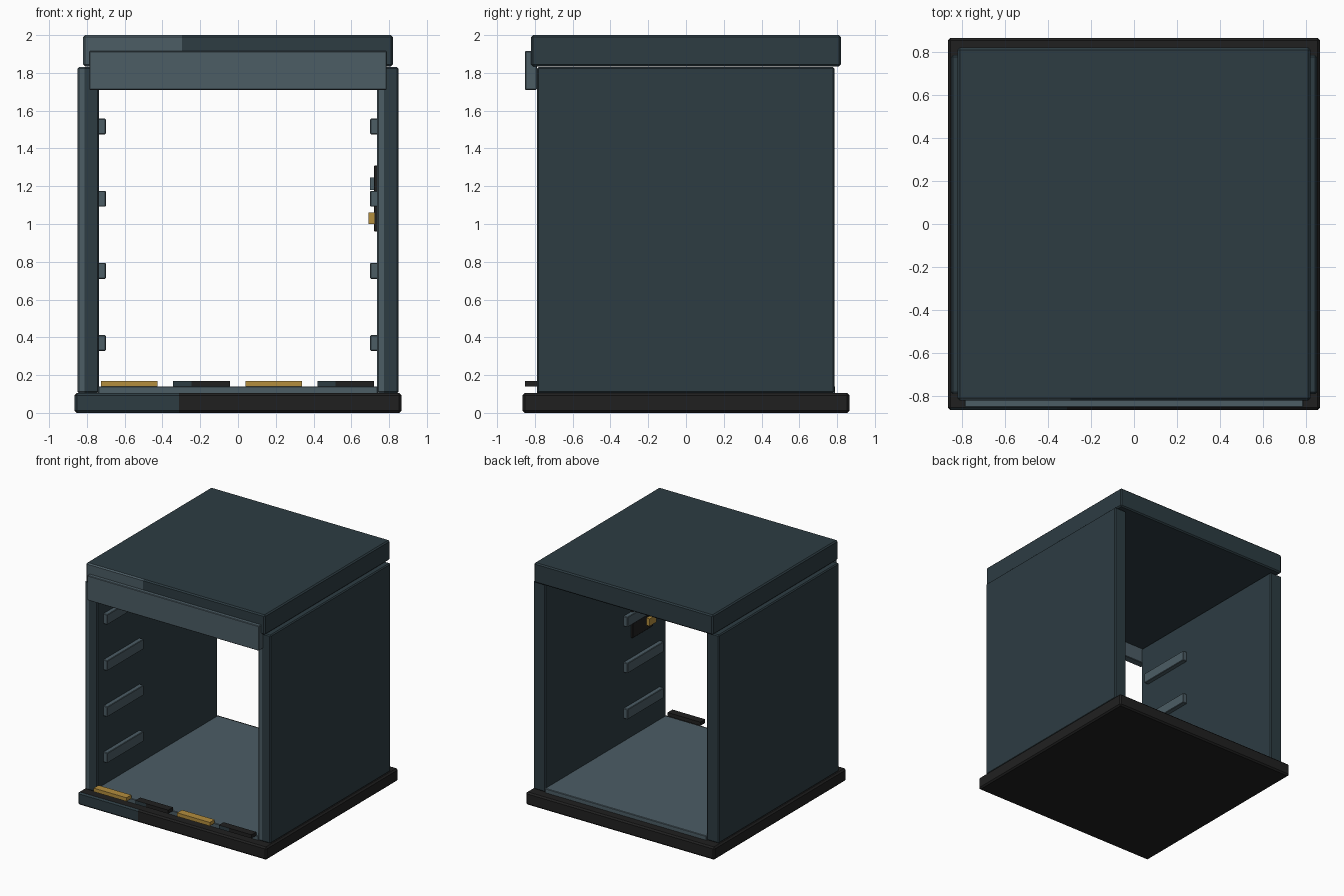
import bpy, bmesh
from mathutils import Vector

if "Cube" in bpy.data.objects:
    bpy.data.objects.remove(bpy.data.objects["Cube"])


def material(name, color):
    m = bpy.data.materials.new(name)
    m.diffuse_color = (*color, 1)
    m.use_nodes = True
    m.node_tree.nodes["Principled BSDF"].inputs["Base Color"].default_value = m.diffuse_color
    return m


DARK = material("dark_slate", (0.026, 0.045, 0.055))
MID = material("mid_slate", (0.072, 0.109, 0.130))
BLACK = material("black", (0.0145, 0.0145, 0.0145))
GOLD = material("gold", (0.456, 0.270, 0.048))


def box(name, x, y, z, mat, bevel=0.0, highlight=None):
    """Box from ranges; highlight recolours the left third of the front face."""
    bm = bmesh.new()
    bmesh.ops.create_cube(bm, size=1)
    for v in bm.verts:
        v.co = Vector([(r[0] + r[1]) / 2 + c * (r[1] - r[0])
                       for r, c in zip((x, y, z), v.co)])
    if bevel:
        bmesh.ops.bevel(bm, geom=bm.edges[:], offset=bevel, segments=1,
                        affect='EDGES')
    if highlight:
        cut = x[0] + (x[1] - x[0]) * 0.32
        bmesh.ops.bisect_plane(bm, geom=bm.verts[:] + bm.edges[:] + bm.faces[:],
                               plane_co=(cut, 0, 0), plane_no=(1, 0, 0))
        bm.normal_update()
        for f in bm.faces:
            if f.normal.y < -0.6 and f.calc_center_median().x < cut:
                f.material_index = 1
    me = bpy.data.meshes.new(name)
    bm.to_mesh(me)
    bm.free()
    me.materials.append(mat)
    if highlight:
        me.materials.append(highlight)
    ob = bpy.data.objects.new(name, me)
    bpy.context.collection.objects.link(ob)
    return ob


# Base, floor and roof
box("base", (-0.865, 0.865), (-0.865, 0.865), (0, 0.105), BLACK, 0.012, DARK)
box("floor", (-0.74, 0.74), (-0.79, 0.79), (0.1, 0.14), MID, 0.004)
box("roof", (-0.82, 0.82), (-0.82, 0.82), (1.835, 2.0), DARK, 0.01, MID)

# Header panel across the front opening
box("front_header", (-0.787, 0.787), (-0.852, -0.79), (1.71, 1.915), MID, 0.004)

# Side walls
box("left_wall", (-0.85, -0.737), (-0.79, 0.785), (0.105, 1.83), DARK, 0.008, MID)
box("right_wall", (0.737, 0.85), (-0.79, 0.785), (0.105, 1.83), DARK, 0.008, MID)

# Short rails inside both walls
for i in range(4):
    z = 0.37 + i * 0.382
    box(f"left_rail_{i + 1}", (-0.74, -0.70), (-0.71, -0.235),
        (z - 0.042, z + 0.042), MID, 0.004)
    box(f"right_rail_{i + 1}", (0.70, 0.74), (-0.71, -0.235),
        (z - 0.042, z + 0.042), MID, 0.004)

# Alternating warning strips along the threshold
for i in range(4):
    x = -0.575 + i * 0.382
    gold = i % 2 == 0
    box(f"threshold_strip_{i + 1}", (x - 0.15, x + 0.15), (-0.853, -0.79),
        (0.14, 0.17), GOLD if gold else BLACK, 0, None if gold else DARK)

# Control panel on the inside of the right wall
box("control_plate", (0.72, 0.74), (-0.60, -0.33), (0.96, 1.31), BLACK, 0.003)
box("control_screen", (0.70, 0.722), (-0.56, -0.37), (1.18, 1.245), MID)
box("control_button", (0.69, 0.722), (-0.60, -0.51), (1.0, 1.06), GOLD)
